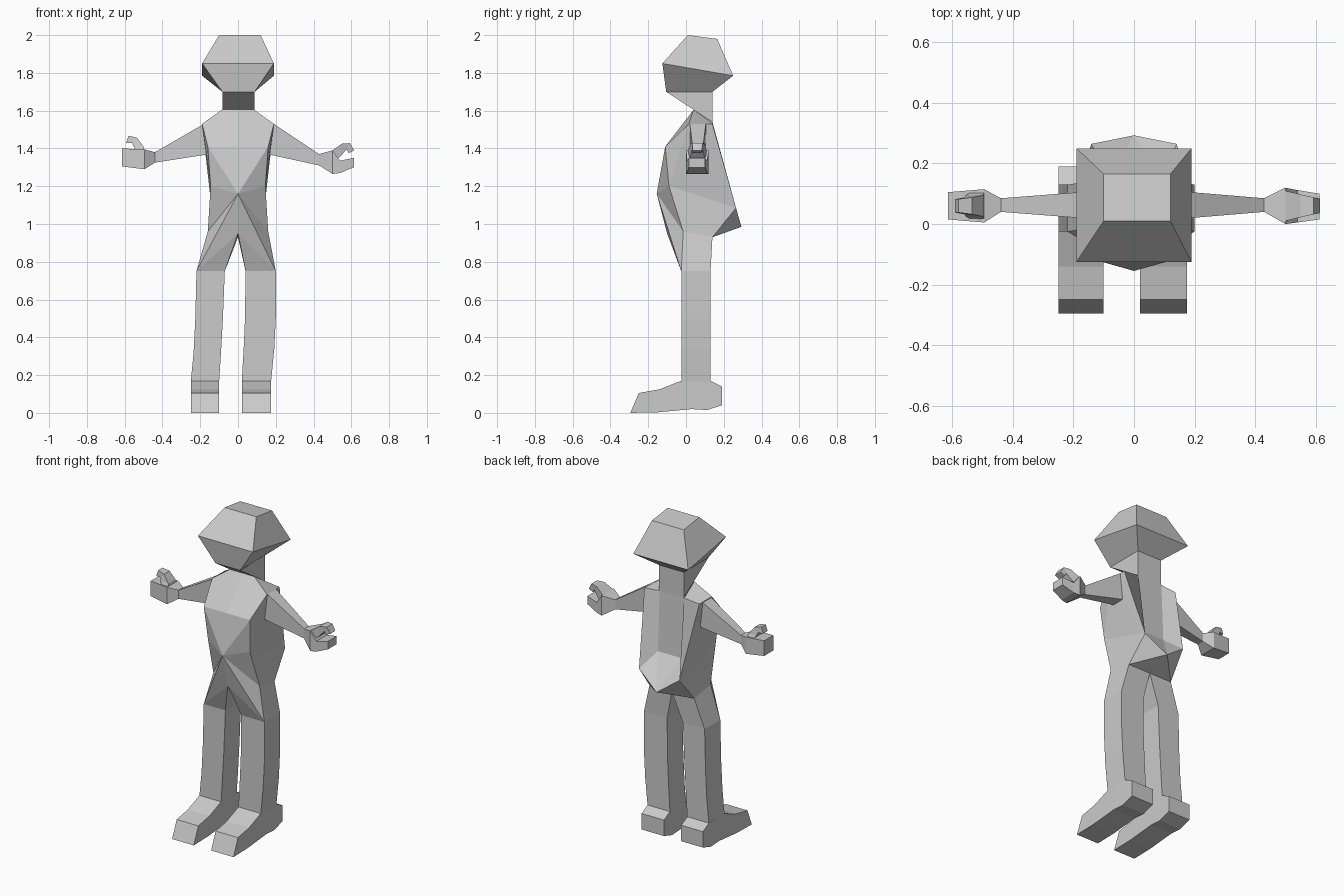
import bpy, bmesh

cube = bpy.data.objects.get("Cube")
if cube:
    bpy.data.objects.remove(cube, do_unlink=True)

grey = bpy.data.materials.new("plain grey")
grey.use_nodes = True
grey.diffuse_color = (0.6, 0.6, 0.6, 1)
grey.node_tree.nodes["Principled BSDF"].inputs["Base Color"].default_value = (0.6, 0.6, 0.6, 1)


def finish(name, bm):
    """Weld, orient and store a flat-shaded part."""
    bmesh.ops.remove_doubles(bm, verts=bm.verts, dist=0.0005)
    bmesh.ops.recalc_face_normals(bm, faces=bm.faces)
    mesh = bpy.data.meshes.new(name)
    bm.to_mesh(mesh)
    bm.free()
    mesh.materials.append(grey)
    ob = bpy.data.objects.new(name, mesh)
    bpy.context.collection.objects.link(ob)
    return ob


def loft(name, rings):
    """Join rings of points into a closed tube."""
    bm = bmesh.new()
    loops = [[bm.verts.new(p) for p in r] for r in rings]
    n = len(loops[0])
    for a, b in zip(loops, loops[1:]):
        for i in range(n):
            j = (i + 1) % n
            bm.faces.new((a[i], a[j], b[j], b[i]))
    bm.faces.new(loops[0])
    bm.faces.new(loops[-1][::-1])
    return finish(name, bm)


def level(x0, x1, y0, y1, z_front, z_back=None):
    """Rectangle seen from above, optionally tilted to the back."""
    zb = z_front if z_back is None else z_back
    return [(x0, y0, z_front), (x1, y0, z_front), (x1, y1, zb), (x0, y1, zb)]


def slice_x(x, y0, y1, z0, z1, lean=0):
    """Rectangle across the arm; lean pushes its lower edge along x."""
    return [(x + lean, y0, z0), (x + lean, y1, z0), (x, y1, z1), (x, y0, z1)]


# Head and neck
loft("head", [level(-0.083, 0.088, -0.105, 0.14, 1.70),
              level(-0.19, 0.19, -0.125, 0.25, 1.85, 1.785),
              level(-0.10, 0.12, 0.01, 0.165, 2.0, 1.98)])
loft("neck", [level(-0.083, 0.088, 0.04, 0.14, 1.605, 1.54),
              level(-0.083, 0.088, -0.105, 0.14, 1.70)])

# Torso: one half per side, differing only in where the leg joins
HALF = {
    "neck_f": (0.085, 0.04, 1.605), "neck_b": (0.085, 0.14, 1.54),
    "neck_f0": (0, 0.04, 1.605), "neck_b0": (0, 0.14, 1.54),
    "shoulder_f": (0.19, 0.015, 1.53), "shoulder_b": (0.19, 0.14, 1.53),
    "chest": (0.16, -0.11, 1.41), "chest0": (0, -0.11, 1.41),
    "belly0": (0, -0.155, 1.16), "waist": (0.145, -0.09, 1.20),
    "hip_f": (0.16, -0.015, 0.96), "hip_b": (0.155, 0.14, 0.93),
    "crotch_f": (0, -0.10, 0.95), "crotch_b": (0, 0.14, 0.93),
    "rump": (0.14, 0.265, 1.085), "rump0": (0, 0.293, 0.985),
    "spine": (0.083, 0.16, 1.17), "spine0": (0, 0.16, 1.17),
}
PANELS = [
    "neck_f0 chest0 chest shoulder_f neck_f", "chest0 belly0 chest",
    "chest belly0 waist", "belly0 hip_f waist", "belly0 leg_fo hip_f",
    "belly0 crotch_f leg_fo", "crotch_f leg_fi leg_fo",
    "shoulder_f chest waist", "shoulder_f waist rump", "shoulder_f rump shoulder_b",
    "waist hip_f rump", "hip_f hip_b rump", "hip_f leg_fo leg_bo hip_b",
    "neck_b shoulder_b rump spine", "neck_b0 neck_b spine spine0",
    "spine0 spine rump0", "spine rump rump0", "rump0 rump hip_b",
    "rump0 hip_b crotch_b", "crotch_b hip_b leg_bo", "crotch_b leg_bo leg_bi",
    "crotch_f crotch_b leg_bi leg_fi", "neck_f shoulder_f shoulder_b neck_b",
]
bm = bmesh.new()
for side, inner, outer in ((1, 0.04, 0.20), (-1, 0.07, 0.22)):
    pts = dict(HALF, leg_fi=(inner, -0.025, 0.75), leg_fo=(outer, -0.025, 0.75),
               leg_bi=(inner, 0.13, 0.75), leg_bo=(outer, 0.13, 0.75))
    verts = {k: bm.verts.new((p[0] * side, p[1], p[2])) for k, p in pts.items()}
    for panel in PANELS:
        bm.faces.new([verts[k] for k in panel.split()])
finish("torso", bm)

# Legs: x limits at falling heights, then feet as extruded side profiles
LEGS = {"left": [(0.04, 0.20, 0.75), (0.037, 0.20, 0.50), (0.03, 0.192, 0.34), (0.02, 0.175, 0.165)],
        "right": [(-0.22, -0.07, 0.75), (-0.226, -0.08, 0.50), (-0.235, -0.09, 0.32), (-0.25, -0.10, 0.165)]}
FOOT = [(-0.025, 0.17), (-0.14, 0.125), (-0.25, 0.105), (-0.295, 0.0), (-0.15, 0.003),
        (0.03, 0.02), (0.11, 0.015), (0.19, 0.04), (0.19, 0.14), (0.13, 0.17)]
for side, rows in LEGS.items():
    loft(side + "_leg", [level(x0, x1, -0.025, 0.13, z) for x0, x1, z in rows])
    x0, x1, _ = rows[-1]
    loft(side + "_foot", [[(x, y, z) for y, z in FOOT] for x in (x0, x1)])

# Arms
loft("left_arm", [slice_x(0.19, 0.02, 0.105, 1.37, 1.53, -0.035),
                  slice_x(0.43, 0.04, 0.085, 1.31, 1.37)])
loft("right_arm", [slice_x(-0.18, 0.02, 0.105, 1.37, 1.53, 0.03),
                   slice_x(-0.44, 0.04, 0.085, 1.325, 1.38)])

# Hands: wrist, knuckles and finger block
loft("left_hand", [slice_x(0.43, 0.04, 0.085, 1.31, 1.37),
                   slice_x(0.50, 0.0, 0.12, 1.265, 1.39),
                   slice_x(0.54, 0.005, 0.112, 1.27, 1.335),
                   slice_x(0.613, 0.015, 0.10, 1.30, 1.35)])
loft("right_hand", [slice_x(-0.44, 0.04, 0.085, 1.325, 1.38),
                    slice_x(-0.495, 0.005, 0.115, 1.29, 1.395),
                    slice_x(-0.615, 0.015, 0.105, 1.305, 1.40)])

# Thumbs: curled front profiles that narrow toward the tip
for name, rows in (
        ("left_thumb", [(0.50, 1.33, 0.50, 1.39, 0.05), (0.54, 1.355, 0.55, 1.425, 0.038),
                        (0.575, 1.395, 0.593, 1.428, 0.028), (0.585, 1.375, 0.615, 1.39, 0.024)]),
        ("right_thumb", [(-0.54, 1.39, -0.495, 1.39, 0.045), (-0.555, 1.415, -0.50, 1.41, 0.035),
                         (-0.56, 1.43, -0.535, 1.457, 0.028), (-0.592, 1.43, -0.58, 1.467, 0.022)])):
    loft(name, [[(xa, 0.06 - w, za), (xa, 0.06 + w, za), (xb, 0.06 + w, zb), (xb, 0.06 - w, zb)]
                for xa, za, xb, zb, w in rows])
